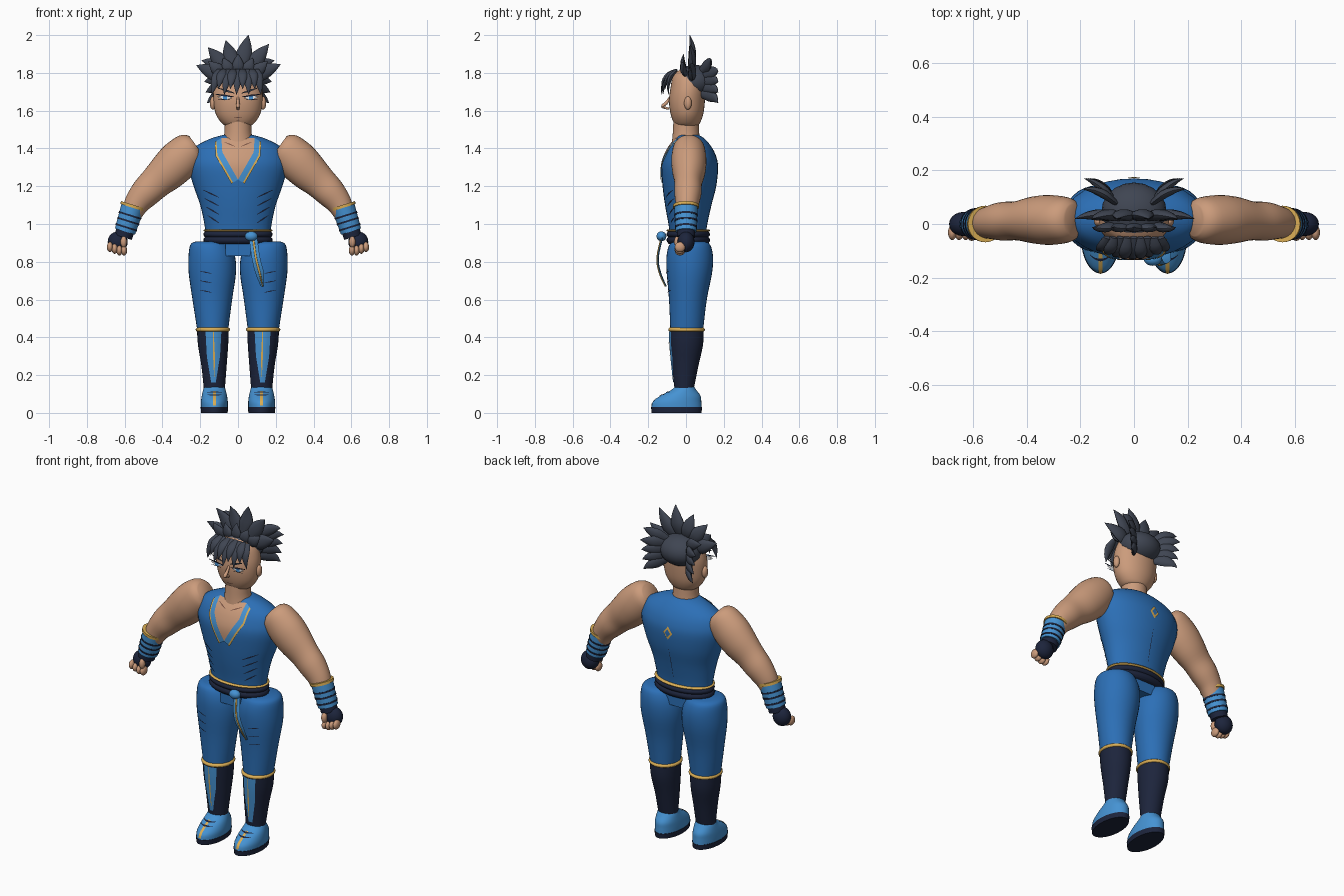
import bpy, bmesh, math
from mathutils import Vector

cube = bpy.data.objects.get("Cube")
if cube:
    bpy.data.objects.remove(cube)


def material(name, *rgb):
    mat = bpy.data.materials.new(name)
    mat.use_nodes = True
    mat.diffuse_color = (*rgb, 1)
    shader = next(n for n in mat.node_tree.nodes if n.type == "BSDF_PRINCIPLED")
    shader.inputs["Base Color"].default_value = (*rgb, 1)
    shader.inputs["Roughness"].default_value = 0.8
    return mat


skin = material("skin", .6, .33, .2)
blue = material("cloth blue", .025, .16, .47)
light_blue = material("light blue", .06, .29, .65)
navy = material("navy", .012, .018, .045)
gold = material("gold", .7, .42, .09)
hair = material("hair slate", .05, .06, .085)
white = material("eye white", .8, .8, .8)
brown = material("dark skin", .2, .09, .06)


def finish(name, bm, mat):
    bmesh.ops.recalc_face_normals(bm, faces=bm.faces)
    mesh = bpy.data.meshes.new(name)
    bm.to_mesh(mesh)
    bm.free()
    mesh.materials.append(mat)
    obj = bpy.data.objects.new(name, mesh)
    bpy.context.collection.objects.link(obj)
    bpy.ops.object.select_all(action="DESELECT")
    obj.select_set(True)
    bpy.context.view_layer.objects.active = obj
    bpy.ops.object.shade_smooth_by_angle(angle=math.radians(50))
    return obj


def smooth_path(points, steps=4):
    """Catmull-Rom through rows of x, y, z, radius u, radius v."""
    pts = [Vector(p) for p in points]
    pts = [pts[0]] + pts + [pts[-1]]
    out = []
    for a, b, c, d in zip(pts, pts[1:], pts[2:], pts[3:]):
        for k in range(steps):
            t = k / steps
            out.append(b + (c - a) * (t / 2) + (a * 2 - b * 5 + c * 4 - d) * (t * t / 2)
                       + (b * 3 - a - c * 3 + d) * (t ** 3 / 2))
    return out + [pts[-1]]


def tube(name, points, mat, side=(1, 0, 0), upright=False, n=32, steps=4):
    rings = smooth_path(points, steps)
    bm = bmesh.new()
    loops = []
    for i, r in enumerate(rings):
        ahead, behind = rings[min(i + 1, len(rings) - 1)], rings[max(i - 1, 0)]
        t = Vector((0, 0, 1)) if upright else (ahead - behind).to_3d().normalized()
        u = Vector(side)
        u = (u - t * u.dot(t)).normalized()
        v = t.cross(u)
        loops.append([bm.verts.new(r.to_3d() + u * max(r[3], .001) * math.cos(a)
                                   + v * max(r[4], .001) * math.sin(a))
                      for a in (math.tau * k / n for k in range(n))])
    for lo, hi in zip(loops, loops[1:]):
        for k in range(n):
            bm.faces.new((lo[k], lo[k - 1], hi[k - 1], hi[k]))
    bm.faces.new(loops[0])
    bm.faces.new(loops[-1])
    finish(name, bm, mat)
    return rings


def body(name, points, mat):
    return tube(name, points, mat, upright=True)


def blob(name, centre, radii, mat):
    bm = bmesh.new()
    bmesh.ops.create_uvsphere(bm, u_segments=20, v_segments=12, radius=1)
    bmesh.ops.scale(bm, vec=radii, verts=bm.verts)
    bmesh.ops.translate(bm, vec=centre, verts=bm.verts)
    return finish(name, bm, mat)


def surface_y(rings, x, z, face, lift):
    if isinstance(rings, float):
        return rings - lift
    rings = sorted(rings, key=lambda r: r[2])
    lo = max((r for r in rings if r[2] <= z), key=lambda r: r[2], default=rings[0])
    hi = min((r for r in rings if r[2] > z), key=lambda r: r[2], default=rings[-1])
    r = lo.lerp(hi, (z - lo[2]) / (hi[2] - lo[2])) if hi[2] > lo[2] else lo
    k = max(0, 1 - ((x - r[0]) / r[3]) ** 2)
    return r[1] + face * (r[4] * math.sqrt(k) + lift)


def drape(name, rings, edges, mat, face=-1, lift=.004, n=6):
    """Thin panel laid over a body; edges are pairs of (x, z) ends."""
    bm = bmesh.new()
    rows = []
    for (a, b), (c, d) in zip(edges, edges[1:]):
        for k in range(n + 1):
            p, q = (Vector(s).lerp(Vector(e), k / n) for s, e in ((a, c), (b, d)))
            line = [p.lerp(q, j / n) for j in range(n + 1)]
            rows.append([bm.verts.new((w.x, surface_y(rings, w.x, w.y, face, lift), w.y)) for w in line])
    for lo, hi in zip(rows, rows[1:]):
        for k in range(n):
            bm.faces.new((lo[k], lo[k + 1], hi[k + 1], hi[k]))
    bmesh.ops.remove_doubles(bm, verts=bm.verts, dist=.0002)
    return finish(name, bm, mat)


def stroke(name, rings, a, b, w, mat, face=-1, lift=.004):
    a, b = Vector(a), Vector(b)
    across = Vector((a.y - b.y, b.x - a.x)).normalized()
    thin, wide, mid = across * w * .3, across * w, (a + b) / 2
    drape(name, rings, [(p - o, p + o) for p, o in ((a, thin), (mid, wide), (b, thin))], mat, face, lift)


def spike(base, tip, width, side, bulge=(0, 0, 0)):
    base, tip, bulge = Vector(base), Vector(tip), Vector(bulge)
    points = []
    for t, k in ((0, .6), (.35, 1), (.7, .65), (1, .02)):
        p = base.lerp(tip, t) + bulge * (4 * t * (1 - t))
        points.append((*p, width * k, width * k * .5))
    tube("hair_spike", points, hair, side, n=10, steps=3)


# Torso, neck and head
torso = body("vest", [(0, .01, .94, .17, .095), (0, .01, 1, .178, .103), (0, .012, 1.1, .2, .123),
                      (0, .018, 1.2, .235, .142), (0, .02, 1.3, .262, .15), (0, .022, 1.36, .256, .137),
                      (0, .022, 1.41, .225, .112), (0, .02, 1.45, .15, .08), (0, .01, 1.47, .085, .06)], blue)
body("neck", [(0, 0, 1.43, .085, .075), (0, 0, 1.48, .072, .07), (0, 0, 1.56, .07, .066)], skin)
head = body("head", [(0, .005, 1.515, .05, .045), (0, .005, 1.53, .082, .066), (0, .005, 1.58, .117, .086),
                     (0, .005, 1.65, .13, .095), (0, .01, 1.72, .128, .092), (0, .015, 1.79, .1, .08),
                     (0, .02, 1.83, .03, .03)], skin)

# Open neckline with trim
drape("chest_opening", torso, [((-.09, 1.455), (.09, 1.455)), ((-.085, 1.38), (.085, 1.38)),
                               ((0, 1.235), (0, 1.235))], skin)
for s in (-1, 1):
    def strip(inner, outer):
        return [((s * (x + inner), z - inner * .6), (s * (x + outer), z - outer * .6))
                for x, z in ((.088, 1.455), (.083, 1.38), (0, 1.235))]
    drape("neckline_trim", torso, strip(0, .035), light_blue, lift=.006)
    drape("neckline_piping", torso, strip(.026, .035), gold, lift=.008)
    stroke("collarbone", torso, (s * .015, 1.41), (s * .075, 1.435), .003, brown, lift=.006)
    for i in range(4):
        z = 1.02 + .045 * i
        stroke("vest_crease", torso, (s * (.16 + .008 * i), z + .025), (s * .1, z - .015), .004, navy)

# Back emblem and seam
for size, mat, lift in ((.03, gold, .005), (.018, blue, .008)):
    drape("back_diamond", torso, [((0, 1.3 + size * 1.3),) * 2, ((-size, 1.3), (size, 1.3)),
                                  ((0, 1.3 - size * 1.3),) * 2], mat, face=1, lift=lift)
stroke("back_seam", torso, (0, 1), (0, 1.2), .002, navy, face=1)

# Belt, knot and hanging sash
for z, r, h in ((.915, .183, .02), (.945, .183, .017)):
    body("belt_roll", [(0, .012, z + h * k, r - .012 * k * k, r - .068 - .012 * k * k)
                       for k in (-1, -.5, 0, .5, 1)], navy)
body("belt_piping", [(0, .012, .96, .178, .11), (0, .012, .966, .184, .116), (0, .012, .972, .178, .11)], gold)
blob("sash_knot", (.07, -.13, .935), (.034, .026, .026), light_blue)
for width, push, mat in ((.022, 0, light_blue), (.005, .005, gold)):
    tube("sash_tail", [(.08, -.125 - push, .93, width, .004), (.095, -.148 - push, .82, width, .004),
                       (.115, -.135 - push, .74, width, .004), (.13, -.105 - push, .67, width * .4, .003)], mat, n=8)
bpy.ops.mesh.primitive_cube_add(size=1, location=(0, .01, .875))
hips = bpy.context.object
hips.name = "hips"
hips.scale = (.13, .17, .09)
hips.data.materials.append(blue)

for s in (-1, 1):
    tag = "left_" if s > 0 else "right_"
    # Leg, boot and shoe
    thigh = body(tag + "trouser", [(s * .15, .02, .907, .075, .08), (s * .147, .02, .89, .105, .108),
                                   (s * .139, .02, .83, .123, .123), (s * .136, .018, .74, .125, .12),
                                   (s * .136, .01, .6, .105, .1), (s * .134, .004, .44, .082, .087)], blue)
    boot = body(tag + "boot", [(s * .125, -.01, .12, .055, .05), (s * .127, -.004, .25, .067, .07),
                               (s * .132, .003, .36, .08, .087), (s * .133, .003, .44, .084, .09)], navy)
    body(tag + "boot_cuff", [(s * .133, .003, .43, .082, .088), (s * .133, .003, .436, .09, .096),
                             (s * .133, .003, .445, .09, .096), (s * .133, .003, .452, .082, .088)], gold)
    drape(tag + "shin_panel", boot, [((s * .13 - h, z), (s * .13 + h, z))
                                     for z, h in ((.43, .042), (.3, .035), (.16, .012))], light_blue)
    stroke(tag + "shin_line", boot, (s * .13, .43), (s * .125, .19), .005, gold, lift=.007)
    body(tag + "sole", [(s * .125, -.05, 0, .07, .132), (s * .125, -.05, .03, .073, .135)], navy)
    shoe = body(tag + "shoe", [(s * .125, -.05, .03, .071, .133), (s * .125, -.047, .06, .071, .128),
                               (s * .125, -.03, .09, .067, .107), (s * .125, -.012, .12, .06, .068),
                               (s * .125, -.008, .14, .053, .05)], light_blue)
    drape(tag + "toe_stripe", shoe, [((s * .125 - .008, z), (s * .125 + .008, z)) for z in (.04, .08, .115)], gold)
    for z in (.095, .11):
        stroke(tag + "lace", shoe, (s * .125 - .04, z), (s * .125 + .04, z), .003, navy, lift=.006)
    for i in range(3):
        z = .65 + .05 * i
        stroke(tag + "trouser_crease", thigh, (s * .2, z), (s * .14, z - .012), .003, navy)

    # Arm, wristband and fist
    tube(tag + "arm", [(s * x, y, z, ry, rx) for x, y, z, ry, rx in (
        (.225, .015, 1.42, .06, .055), (.25, .015, 1.4, .083, .092), (.31, .015, 1.34, .093, .108),
        (.37, .015, 1.28, .088, .103), (.435, .012, 1.22, .073, .088), (.49, .01, 1.165, .072, .08),
        (.535, .006, 1.11, .062, .067), (.565, 0, 1.05, .052, .054))], skin, side=(0, 1, 0))

    def wrist(name, start, end, r, mat):
        a, b = Vector((s * .556, 0, 1.095)), Vector((s * .603, 0, .945))
        tube(tag + name, [(*a.lerp(b, t), r - .007 * t, r - .007 * t) for t in (start, (start + end) / 2, end)],
             mat, side=(0, 1, 0))
    wrist("wristband", 0, .9, .062, light_blue)
    wrist("wristband_piping", -.04, .06, .068, gold)
    for t in (.3, .5, .72):
        wrist("wristband_wrap", t, t + .06, .0645, navy)
    wrist("glove_cuff", .85, 1.1, .055, navy)
    blob(tag + "glove", (s * .637, 0, .905), (.053, .045, .055), navy)
    for i in range(4):
        blob(tag + "finger", (s * (.678 - .025 * i), -.032, .878 - .009 * min(i, 2)), (.016, .028, .027), skin)
    blob(tag + "thumb", (s * .605, -.045, .905), (.017, .018, .03), skin)

    # Ear, eye and brow
    blob(tag + "ear", (s * .133, .01, 1.64), (.016, .02, .035), skin)
    eye = -.1
    drape(tag + "eye", eye, [((s * .028, 1.667),) * 2, ((s * .07, 1.655), (s * .07, 1.68)),
                             ((s * .112, 1.674),) * 2], white, lift=0)
    drape(tag + "iris", eye, [((s * x, 1.657), (s * x, 1.68)) for x in (.058, .08)], light_blue, lift=.002)
    stroke(tag + "lash", eye, (s * .022, 1.673), (s * .12, 1.687), .005, navy)
    stroke(tag + "lower_lash", eye, (s * .04, 1.657), (s * .105, 1.66), .002, navy)
    stroke(tag + "brow", eye, (s * .018, 1.692), (s * .1, 1.718), .006, hair)

    # Swept-back hair behind the ears
    for i in range(5):
        spike((s * .07, .08, 1.81 - .03 * i), (s * (.192 - .007 * i), .13 + .04 * min(i, 1), 1.865 - .056 * i),
              .034, (0, 0, 1), (0, .015, .01))

# Nose and mouth
tube("nose", [(0, -.085, 1.67, .006, .006), (0, -.105, 1.64, .009, .009), (0, -.125, 1.622, .012, .008),
              (0, -.09, 1.61, .008, .006)], skin, n=10)
stroke("mouth", head, (-.02, 1.562), (.022, 1.566), .003, brown)
stroke("lower_lip", head, (-.008, 1.55), (.01, 1.55), .002, brown)

# Hair cap, upright crest and fringe
blob("hair_cap", (0, .045, 1.755), (.122, .11, .088), hair)
for x, z in ((-.22, 1.84), (-.158, 1.935), (-.065, 1.972), (.055, 2), (.163, 1.952), (.225, 1.845)):
    centre, tip = Vector((0, .025, 1.75)), Vector((x, .02, z))
    spike(centre.lerp(tip, .3), tip, .044, (z - 1.75, 0, -x), (0, .012, 0))
for i in range(5):
    x = .065 * (i - 2)
    spike((x * .6, 0, 1.79), (x * 1.2, -.012, 1.9 - abs(x) * .3), .034, (1, 0, -x * 4), (0, -.01, 0))
for i in range(9):
    x = .029 * (i - 4)
    spike((x * .85, -.05, 1.815), (x * 1.12 - .008, -.132 + 3 * x * x, 1.685 + .03 * (i % 2)),
          .026, (1, 0, 0), (0, -.018, .012))
